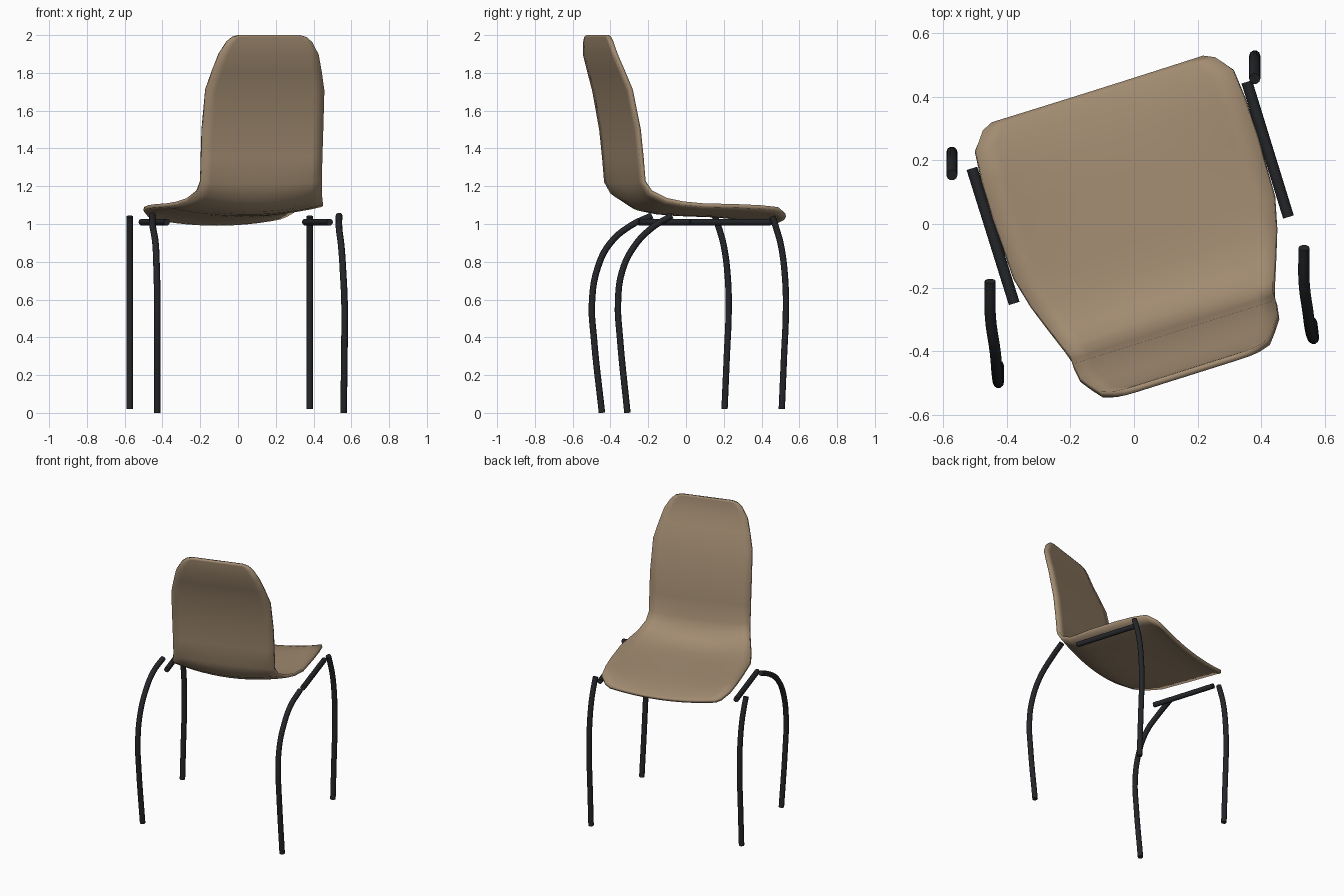
import bpy, bmesh, math
from mathutils import Matrix

if "Cube" in bpy.data.objects:
    bpy.data.objects.remove(bpy.data.objects["Cube"])


def material(name, rgb):
    m = bpy.data.materials.new(name)
    m.diffuse_color = (*rgb, 1)
    m.use_nodes = True
    m.node_tree.nodes["Principled BSDF"].inputs["Base Color"].default_value = m.diffuse_color
    return m


tan = material("tan_shell", (0.36, 0.26, 0.165))
black = material("black_metal", (0.017, 0.019, 0.022))


def smooth(ob, angle):
    bpy.ops.object.select_all(action='DESELECT')
    ob.select_set(True)
    bpy.context.view_layer.objects.active = ob
    bpy.ops.object.shade_smooth_by_angle(angle=math.radians(angle))


# Seat shell: rows of (forward position, centre height, edge height, half width)
rows = [
    (0.435, 1.000, 1.032, 0.350), (0.420, 1.006, 1.048, 0.385),
    (0.370, 1.020, 1.080, 0.425), (0.270, 1.035, 1.090, 0.434),
    (0.150, 1.045, 1.095, 0.436), (-0.050, 1.052, 1.100, 0.430),
    (-0.150, 1.060, 1.110, 0.405), (-0.230, 1.075, 1.128, 0.376),
    (-0.310, 1.125, 1.170, 0.346), (-0.345, 1.215, 1.225, 0.335),
    (-0.356, 1.350, 1.350, 0.335), (-0.372, 1.500, 1.500, 0.335),
    (-0.414, 1.710, 1.710, 0.328), (-0.450, 1.810, 1.810, 0.302),
    (-0.482, 1.900, 1.900, 0.275), (-0.493, 1.965, 1.965, 0.235),
    (-0.496, 1.990, 1.990, 0.205), (-0.497, 2.000, 2.000, 0.168),
]
COLS = 12
bm = bmesh.new()
grid = []
for v, zc, ze, hw in rows:
    ts = [2 * i / COLS - 1 for i in range(COLS + 1)]
    grid.append([bm.verts.new((0.018 + hw * t, v, zc + (ze - zc) * t * t)) for t in ts])
for a, b in zip(grid, grid[1:]):
    for i in range(COLS):
        bm.faces.new((a[i], b[i], b[i + 1], a[i + 1]))
bmesh.ops.recalc_face_normals(bm, faces=bm.faces)
# the shell is turned on its frame
bm.transform(Matrix.Rotation(math.radians(17.5), 4, 'Z'))
mesh = bpy.data.meshes.new("seat_shell")
bm.to_mesh(mesh)
bm.free()
shell = bpy.data.objects.new("seat_shell", mesh)
bpy.context.collection.objects.link(shell)
mesh.materials.append(tan)
sol = shell.modifiers.new("thickness", 'SOLIDIFY')
sol.thickness, sol.offset = 0.02, 0
smooth(shell, 50)


# Frame tubes
def tube(name, pts, curved=True):
    cu = bpy.data.curves.new(name, 'CURVE')
    cu.dimensions = '3D'
    cu.bevel_depth, cu.bevel_resolution, cu.use_fill_caps = 0.0175, 3, True
    cu.resolution_u = 5
    sp = cu.splines.new('BEZIER' if curved else 'POLY')
    if curved:
        sp.bezier_points.add(len(pts) - 1)
        for bp, p in zip(sp.bezier_points, pts):
            bp.co = p
            bp.handle_left_type = bp.handle_right_type = 'AUTO'
    else:
        sp.points.add(len(pts) - 1)
        for q, p in zip(sp.points, pts):
            q.co = (*p, 1)
    tmp = bpy.data.objects.new(name + "_path", cu)
    bpy.context.collection.objects.link(tmp)
    dg = bpy.context.evaluated_depsgraph_get()
    me = bpy.data.meshes.new_from_object(tmp.evaluated_get(dg))
    bpy.data.objects.remove(tmp)
    ob = bpy.data.objects.new(name, me)
    bpy.context.collection.objects.link(ob)
    me.materials.clear()
    me.materials.append(black)
    smooth(ob, 45)


# Side rails
tube("left_rail", [(-0.51, 0.175, 1.01), (-0.377, -0.25, 1.01)], False)
tube("right_rail", [(0.355, 0.447, 1.01), (0.486, 0.022, 1.01)], False)

# Front legs: bowed in the y-z plane
bow = [(-0.05, 1.04), (-0.03, 0.98), (-0.005, 0.89), (0.017, 0.72), (0.022, 0.55),
       (0.012, 0.30), (0.0, 0.02)]
for side, x, y in (("left", -0.573, 0.204), ("right", 0.38, 0.507)):
    tube("front_leg_" + side, [(x, y + dy, z) for dy, z in bow])

# Back legs: sweep up and forward under the seat
tube("back_leg_left", [(-0.453, -0.18, 1.045), (-0.452, -0.29, 0.993), (-0.437, -0.40, 0.90),
                       (-0.431, -0.467, 0.77), (-0.427, -0.498, 0.58), (-0.427, -0.488, 0.40),
                       (-0.427, -0.445, 0.0)])
tube("back_leg_right", [(0.535, -0.075, 1.045), (0.535, -0.18, 0.98), (0.547, -0.275, 0.88),
                        (0.556, -0.338, 0.75), (0.564, -0.36, 0.58), (0.564, -0.350, 0.40),
                        (0.559, -0.31, 0.0)])
